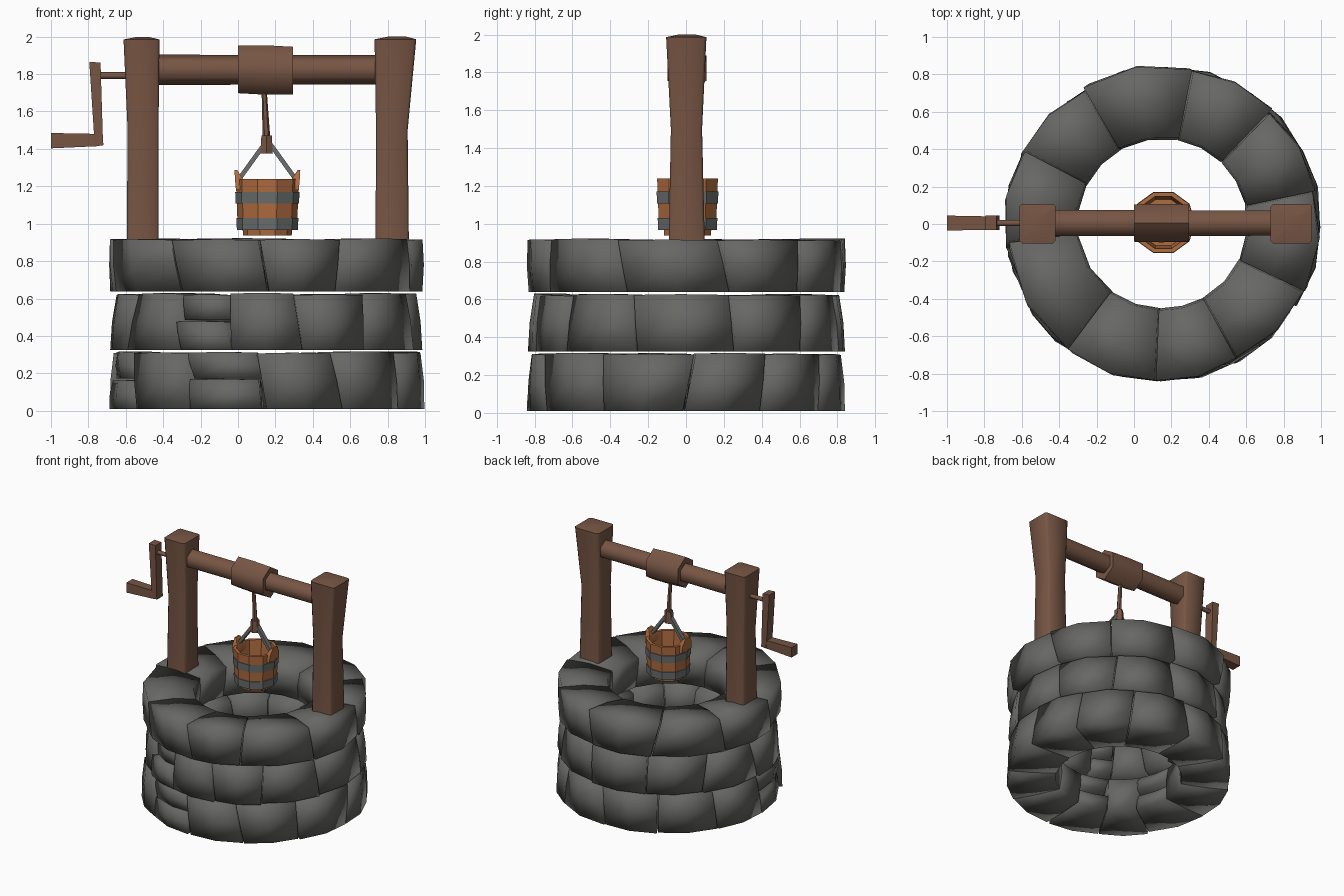
import bpy, bmesh, math, random
from mathutils import Vector

if "Cube" in bpy.data.objects:
    bpy.data.objects.remove(bpy.data.objects["Cube"])

random.seed(4)
CX, CY = 0.152, 0.003


def material(name, rgb):
    m = bpy.data.materials.new(name)
    m.diffuse_color = (*rgb, 1)
    m.use_nodes = True
    m.node_tree.nodes["Principled BSDF"].inputs["Base Color"].default_value = m.diffuse_color
    return m


STONE = material("grey stone", (0.135, 0.135, 0.128))
WOOD = material("brown wood", (0.185, 0.092, 0.058))
PAIL = material("orange wood", (0.43, 0.15, 0.05))
IRON = material("grey iron", (0.15, 0.155, 0.155))


def finish(bm, name, mat, angle=40):
    bmesh.ops.recalc_face_normals(bm, faces=bm.faces)
    me = bpy.data.meshes.new(name)
    bm.to_mesh(me)
    bm.free()
    me.materials.append(mat)
    ob = bpy.data.objects.new(name, me)
    bpy.context.collection.objects.link(ob)
    bpy.ops.object.select_all(action='DESELECT')
    ob.select_set(True)
    bpy.context.view_layer.objects.active = ob
    bpy.ops.object.shade_smooth_by_angle(angle=math.radians(angle))
    return ob


def loft(name, rings, mat, angle=40, closed=False):
    """Skin a row of equal point rings; cap the ends, or join them if closed."""
    bm = bmesh.new()
    vs = [[bm.verts.new(p) for p in r] for r in rings]
    n = len(rings[0])
    pairs = list(zip(vs, vs[1:])) + ([(vs[-1], vs[0])] if closed else [])
    for a, b in pairs:
        for i in range(n):
            j = (i + 1) % n
            bm.faces.new((a[i], a[j], b[j], b[i]))
    if not closed:
        bm.faces.new(vs[0])
        bm.faces.new(vs[-1])
    return finish(bm, name, mat, angle)


def circle(r, z, n=10):
    return [(0.157 + r * math.cos(i * math.tau / n),
             0.008 + r * math.sin(i * math.tau / n), z) for i in range(n)]


def bar(name, p, q, w, h, mat, w2=None, h2=None, sides=4):
    p, q = Vector(p), Vector(q)
    rot = (q - p).to_track_quat('Z', 'Y')
    k = 1 / math.cos(math.pi / sides)

    def ring(c, a, b):
        return [c + rot @ Vector((k * a / 2 * math.cos((i + .5) * math.tau / sides),
                                  k * b / 2 * math.sin((i + .5) * math.tau / sides), 0))
                for i in range(sides)]
    return loft(name, [ring(p, w, h), ring(q, w2 or w, h2 or h)], mat)


# Stones: bulging blocks bent around the shaft
def stone(name, a0, a1, z0, z1, r_low, r_high, tilt0, tilt1, r_in):
    bm = bmesh.new()
    bmesh.ops.create_cube(bm, size=2)
    bmesh.ops.subdivide_edges(bm, edges=bm.edges, cuts=1, use_grid_fill=True)
    push = random.uniform(-0.012, 0.006)
    twist = random.uniform(-0.012, 0.012)
    zj = random.uniform(-0.006, 0.003)
    for v in bm.verts:
        u, s, w = v.co
        lo, hi = a0 + tilt0 * w + 0.3, a1 + tilt1 * w - 0.3
        ang = math.radians(lo + (hi - lo) * (u + 1) / 2)
        outer = r_low + (r_high - r_low) * (w + 1) / 2 + push + twist * u
        outer += 0.01 * (1 - u * u) + 0.007 * (1 - w * w)
        inner = r_in - 0.012 * (1 - w * w)
        r = inner + (outer - inner) * (s + 1) / 2
        z = z0 + (z1 - z0) * (w + 1) / 2
        if w > 0:
            z += zj - (0.03 if s < 0 else 0.0) - 0.004 * u * u
        elif w < 0 and s < 0:
            z += 0.012
        v.co = (CX + r * math.cos(ang), CY + r * math.sin(ang), z)
    finish(bm, name, STONE, 100)


# Courses: name, bottom, top, lower and upper radius, split stones, joint angles
COURSES = [
    ("bottom", 0.01, 0.315, 0.84, 0.82, {0, 2},
     [-180, -147, -120, -92, -63, -32, 1, 29, 57, 88, 119, 150]),
    ("middle", 0.325, 0.628, 0.828, 0.796, {1},
     [-152, -125, -104, -78, -51, -20, 17, 48, 80, 113, 145, 177]),
    ("top", 0.638, 0.92, 0.828, 0.834, set(),
     [-171, -125, -91, -62, -24, 14, 46, 80, 118, 154]),
]
for cname, z0, z1, rl, rh, splits, angs in COURSES:
    tilts = [random.uniform(-2.5, 2.5) for _ in angs]
    n = len(angs)
    for i in range(n):
        a0, a1 = angs[i], angs[(i + 1) % n] + (360 if i == n - 1 else 0)
        t0, t1 = tilts[i], tilts[(i + 1) % n]
        nm = f"{cname}_stone_{i + 1}"
        if i in splits:      # two thin stones stacked
            zm = z0 + (z1 - z0) * 0.52
            stone(nm + "_lower", a0, a1, z0, zm, rl, rl - .02, t0, t0, 0.48)
            stone(nm + "_upper", a0, a1, zm + .004, z1, rh - .015, rh - .02, t1, t1, 0.48)
        else:
            stone(nm, a0, a1, z0, z1, rl, rh, t0, t1, 0.465 if cname == "top" else 0.475)


# Posts: barely chamfered square timbers, waisted, with a low peaked top
def post(name, sections):
    rings = []
    for x0, x1, y0, y1, z in sections:
        c = 0.07 * (x1 - x0)
        rings.append([(x0 + c, y0, z), (x1 - c, y0, z), (x1, y0 + c, z), (x1, y1 - c, z),
                      (x1 - c, y1, z), (x0 + c, y1, z), (x0, y1 - c, z), (x0, y0 + c, z)])
    loft(name, rings, WOOD, 50)


post("left_post", [(-.595, -.425, -.092, .1, .86), (-.59, -.425, -.08, .085, 1.5),
                   (-.612, -.42, -.103, .108, 1.985), (-.55, -.47, -.04, .05, 1.997)])
post("right_post", [(.735, .914, -.092, .1, .86), (.738, .907, -.08, .085, 1.5),
                    (.73, .953, -.105, .108, 1.986), (.8, .9, -.04, .05, 2.0)])


# Windlass: hexagonal beam and thicker drum
def hexrod(name, sections, flat=1.0):
    loft(name, [[(x, 0.005 + flat * r * math.sin(i * math.pi / 3),
                  zc + r * math.cos(i * math.pi / 3)) for i in range(6)]
                for x, r, zc in sections], WOOD, 62)


hexrod("beam", [(-.44, .081, 1.823), (.75, .078, 1.823)])
hexrod("rope_drum", [(0, .128, 1.826), (.145, .132, 1.822), (.295, .128, 1.818)], 0.9)

# Crank
hexrod("crank_axle", [(-.77, .019, 1.792), (-.58, .019, 1.792)])
loft("crank_arm", [[(x0, -.033, z0), (x1, -.033, z1), (x1, .045, z1), (x0, .045, z0)]
                   for x0, z0, x1, z1 in [(-.795, 1.865, -.735, 1.862),
                                          (-.77, 1.48, -.722, 1.44),
                                          (-.765, 1.415, -.718, 1.42)]], WOOD)
loft("crank_handle", [[(x, y0, z0), (x, y1, z0), (x, y1, z1), (x, y0, z1)]
                      for x, y0, y1, z0, z1 in [(-1.0, -.035, .045, 1.403, 1.485),
                                                (-.74, -.03, .04, 1.415, 1.48)]], WOOD)

# Rope and knot
bar("rope", (.14, .006, 1.71), (.153, .006, 1.44), .024, .024, WOOD, .036, .036, 6)
bar("rope_knot", (.153, .006, 1.472), (.153, .006, 1.375), .056, .056, WOOD, .066, .066, 6)

# Bucket: open shell with a smaller foot, iron bands, ears and straps
loft("bucket", [circle(r, z) for r, z in
                [(.13, .937), (.132, .966), (.158, .967), (.169, 1.24), (.146, 1.24), (.13, .985)]],
     PAIL, 30)
for name, z0, z1, r0, r1 in [("lower_band", .966, 1.03, .163, .166),
                             ("upper_band", 1.108, 1.17, .169, .172)]:
    loft(name, [circle(r0, z0), circle(r1, z1), circle(r1 - .012, z1), circle(r0 - .012, z0)],
         IRON, 30, closed=True)
for side, s in (("left", -1), ("right", 1)):
    X = lambda d: 0.157 + s * d
    loft(side + "_bucket_ear",
         [[(X(a), -w, z), (X(a), w + .016, z), (X(b), w + .016, z), (X(b), -w, z)]
          for a, b, w, z in [(.125, .168, .055, 1.18), (.128, .173, .052, 1.235),
                             (.162, .176, .018, 1.288)]], PAIL)
    bar(side + "_handle_strap", (X(.02), .006, 1.42), (X(.15), .006, 1.24), .036, .024, IRON)
